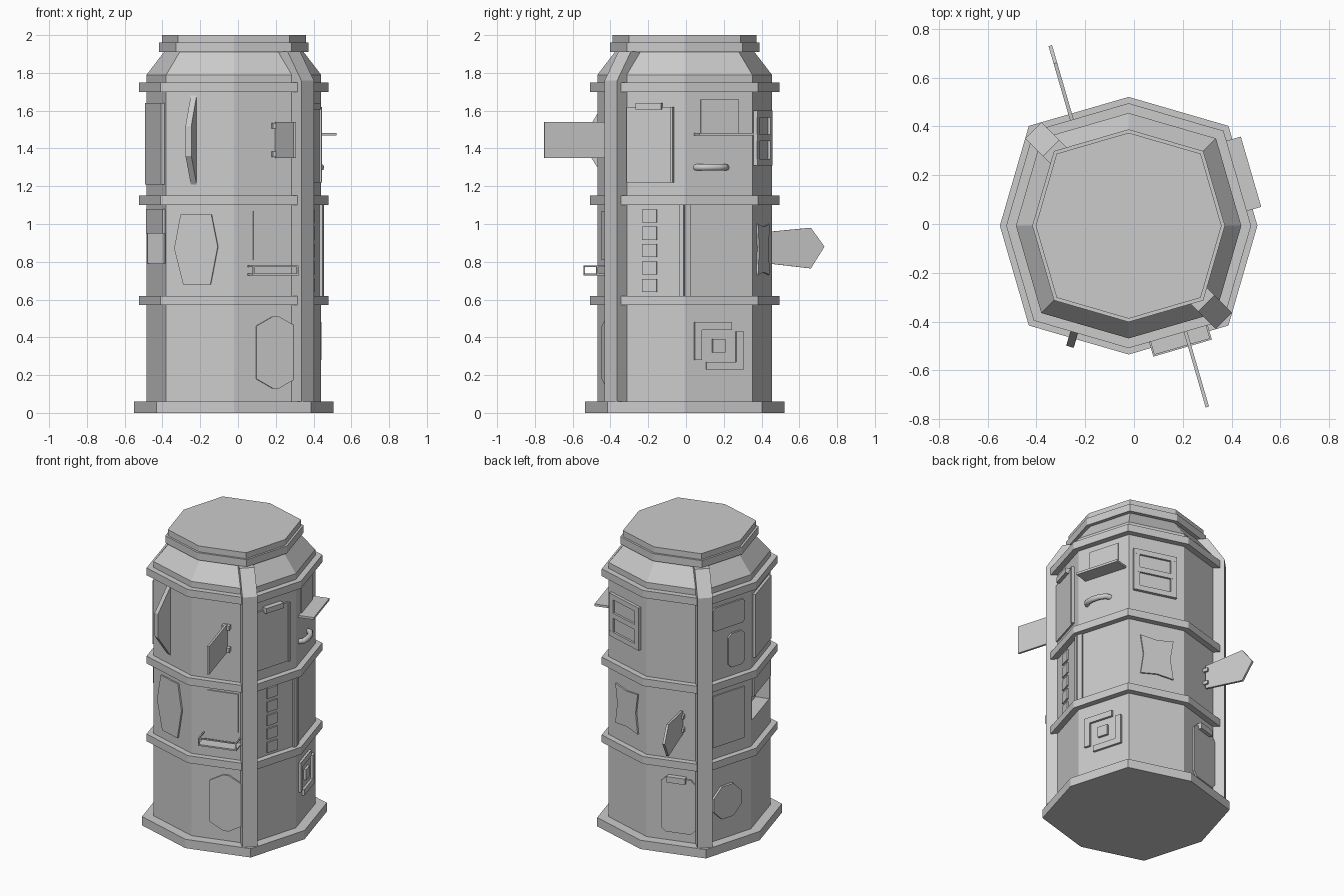
import bpy, bmesh
from math import radians, cos, sin
from mathutils import Vector

if "Cube" in bpy.data.objects:
    bpy.data.objects.remove(bpy.data.objects["Cube"])

CENTRE = Vector((-0.022, -0.007, 0))
Z = Vector((0, 0, 1))
WALL = 0.462


def finish(name, bm):
    bmesh.ops.recalc_face_normals(bm, faces=bm.faces)
    me = bpy.data.meshes.new(name)
    bm.to_mesh(me)
    bm.free()
    ob = bpy.data.objects.new(name, me)
    bpy.context.collection.objects.link(ob)
    return ob


def corner(k, r):
    # bulged square: axis corners at r, diagonal corners at (0.775 r, 0.775 r)
    a = radians(-135 + 45 * k)
    d = r if k % 2 else r * 0.775 * 2 ** 0.5
    return CENTRE + Vector((d * cos(a), d * sin(a), 0))


def loft(name, profile):
    bm = bmesh.new()
    rings = [[bm.verts.new(corner(k, r) + Z * z) for k in range(8)] for r, z in profile]
    for a, b in zip(rings, rings[1:]):
        for i in range(8):
            bm.faces.new((a[i], a[(i + 1) % 8], b[(i + 1) % 8], b[i]))
    bm.faces.new(rings[0])
    bm.faces.new(rings[-1])
    return finish(name, bm)


def prism(name, pts, vec):
    bm = bmesh.new()
    a = [bm.verts.new(p) for p in pts]
    b = [bm.verts.new(p + vec) for p in pts]
    bm.faces.new(a)
    bm.faces.new(b)
    for i in range(len(a)):
        j = (i + 1) % len(a)
        bm.faces.new((a[i], a[j], b[j], b[i]))
    return finish(name, bm)


def frame(k):
    # wall face centre, direction to the right seen from outside, outward normal
    a, b = corner(k, WALL), corner(k + 1, WALL)
    t = (b - a).normalized()
    return (a + b) / 2, t, t.cross(Z)


def plate(name, k, pts, n1=0.012, n0=-0.02):
    m, t, n = frame(k)
    return prism(name, [m + t * u + Z * z + n * n0 for u, z in pts], n * (n1 - n0))


def box(name, k, u0, u1, z0, z1, n1=0.012, n0=-0.02):
    return plate(name, k, [(u0, z0), (u1, z0), (u1, z1), (u0, z1)], n1, n0)


def fin(name, k, u, pts, thick):
    m, t, n = frame(k)
    return prism(name, [m + t * (u - thick / 2) + n * d + Z * z for d, z in pts], t * thick)


def chamfered(u0, u1, z0, z1, c, e=None):
    e = e or c
    return [(u0 + c, z0), (u1 - c, z0), (u1, z0 + e), (u1, z1 - e),
            (u1 - c, z1), (u0 + c, z1), (u0, z1 - e), (u0, z0 + e)]


# tower body with a niche cut in the left wall
body = loft("tower_wall", [(WALL, 0.02), (WALL, 1.79), (0.37, 1.91), (0.37, 1.95)])
cutter = box("niche_cutter", 7, -0.165, 0.165, 0.79, 0.95, 0.1, -0.09)
mod = body.modifiers.new("niche", 'BOOLEAN')
mod.object, mod.operation, mod.solver = cutter, 'DIFFERENCE', 'EXACT'
bpy.context.view_layer.objects.active = body
bpy.ops.object.modifier_apply(modifier="niche")
bpy.data.objects.remove(cutter)

# base, floor bands and roof cap
for name, r, z0, z1 in (("base", 0.528, 0, 0.06), ("lower_band", 0.502, 0.57, 0.62),
                        ("middle_band", 0.502, 1.10, 1.15), ("upper_band", 0.502, 1.70, 1.75),
                        ("roof_band", 0.395, 1.91, 1.96), ("roof_cap", 0.381, 1.96, 2.0)):
    loft(name, [(r, z0), (r, z1)])

# bent corner posts on two opposite corners
for name, ang in (("front_right_post", -45), ("back_left_post", 135)):
    d = Vector((cos(radians(ang)), sin(radians(ang)), 0))
    s = Z.cross(d)
    side = [(0.47, 0.04), (0.552, 0.04), (0.552, 1.76), (0.45, 1.912), (0.38, 1.912), (0.47, 1.76)]
    prism(name, [CENTRE + d * r + Z * z - s * 0.047 for r, z in side], s * 0.094)

# front left: tall blade and faceted panel
fin("tall_blade", 0, -0.035, [(-0.02, 1.21), (0.0, 1.21), (0.1, 1.36), (0.1, 1.52), (0, 1.68), (-0.02, 1.68)], 0.032)
plate("faceted_panel", 0, [(-0.09, 0.68), (0.06, 0.68), (0.1, 0.88), (0.065, 1.05),
                           (-0.105, 1.05), (-0.14, 0.87)], 0.01)

# front right: hanging board, window, balcony, door
fin("front_board", 1, 0.045, [(0.01, 1.35), (0.36, 1.35), (0.36, 1.54), (0.01, 1.54)], 0.014)
for z in (1.37, 1.52):
    box("board_bracket", 1, 0.02, 0.07, z - 0.015, z + 0.015, 0.03)
box("front_window", 1, -0.08, 0.12, 0.81, 1.07, 0.007)
box("balcony_floor", 1, -0.11, 0.14, 0.727, 0.737, 0.1)
box("balcony_rail", 1, -0.11, 0.14, 0.773, 0.781, 0.1, 0.092)
for u in (-0.11, 0.132):
    box("balcony_side_rail", 1, u, u + 0.008, 0.773, 0.781, 0.1)
    box("balcony_post", 1, u, u + 0.008, 0.73, 0.781, 0.1, 0.092)
plate("front_door", 1, chamfered(-0.065, 0.15, 0.13, 0.51, 0.09, 0.05), 0.012)

# right front: tall panel with lamp, raised blocks, vertical trim
box("right_panel", 2, -0.13, 0.115, 1.22, 1.62, 0.012)
box("right_panel_edge", 2, 0.115, 0.127, 1.22, 1.62, 0.022)
box("right_panel_lamp", 2, -0.075, 0.065, 1.605, 1.64, 0.035)
for i in range(5):
    box("raised_block", 2, -0.045, 0.035, 0.64 + 0.092 * i, 0.71 + 0.092 * i, 0.01)
box("vertical_trim", 2, 0.16, 0.185, 0.6, 1.12, 0.015)
box("vertical_trim", 3, -0.187, -0.155, 0.6, 1.12, 0.01)

# right back: window, awning, handle, square vent
box("right_window", 3, -0.1, 0.11, 1.48, 1.66, 0.008)
box("right_awning", 3, -0.135, 0.165, 1.468, 1.483, 0.1)
m, t, n = frame(3)
cu = bpy.data.curves.new("right_handle", 'CURVE')
cu.dimensions, cu.bevel_depth, cu.bevel_resolution, cu.use_fill_caps = '3D', 0.018, 2, True
sp = cu.splines.new('POLY')
path = [(-0.125, -0.01), (-0.11, 0.022), (-0.06, 0.035), (-0.01, 0.035), (0.03, 0.022), (0.045, -0.01)]
sp.points.add(len(path) - 1)
for p, (u, d) in zip(sp.points, path):
    p.co = (*(m + t * u + n * d + Z * 1.30), 1)
bpy.context.collection.objects.link(bpy.data.objects.new("right_handle", cu))
ell = [(-0.135, 0.28), (-0.095, 0.28), (-0.095, 0.44), (0.07, 0.44), (0.07, 0.48), (-0.135, 0.48)]
plate("vent_bracket", 3, ell, 0.016)
plate("vent_bracket", 3, [(-u, 0.71 - z) for u, z in ell], 0.016)
box("vent_centre", 3, -0.035, 0.035, 0.32, 0.39, 0.016)

# back right: two-pane window and pinched panel
box("back_window_sheet", 4, -0.14, 0.11, 1.31, 1.60, 0.006)
for z in (1.31, 1.44, 1.565):
    box("window_rail", 4, -0.16, 0.13, z, z + 0.035, 0.02)
for u in (-0.16, 0.09):
    box("window_stile", 4, u, u + 0.04, 1.31, 1.60, 0.0195)
plate("pinched_panel", 4, [(-0.11, 0.73), (0, 0.745), (0.11, 0.73), (0.09, 0.87),
                           (0.11, 1.0), (0, 0.985), (-0.11, 1.0), (-0.09, 0.87)], 0.01)

# back left: pointed board, door with lamp
fin("back_board", 5, 0.045, [(0.01, 0.795), (0.28, 0.765), (0.355, 0.88), (0.28, 0.98), (0.01, 0.955)], 0.015)
for z in (0.83, 0.92):
    box("board_bracket", 5, 0.025, 0.065, z - 0.012, z + 0.012, 0.03)
plate("back_door", 5, chamfered(-0.09, 0.135, 0.12, 0.49, 0.03), 0.012)
box("back_door_lamp", 5, -0.045, 0.075, 0.465, 0.505, 0.035)

# left back: upper panel, hatch, window, octagonal medallion
plate("left_upper_panel", 6, chamfered(-0.12, 0.13, 1.49, 1.65, 0.015), 0.01)
plate("left_hatch", 6, chamfered(0.0, 0.13, 1.21, 1.44, 0.025), 0.012)
box("left_window", 6, -0.12, 0.13, 0.7, 1.05, 0.008)
plate("medallion", 6, chamfered(-0.12, 0.1, 0.2, 0.42, 0.065), 0.016)

# left front: tall panel and niche header
box("left_tall_panel", 7, -0.15, 0.15, 1.21, 1.64, 0.018)
box("niche_header", 7, -0.16, 0.16, 0.95, 1.08, 0.012)
